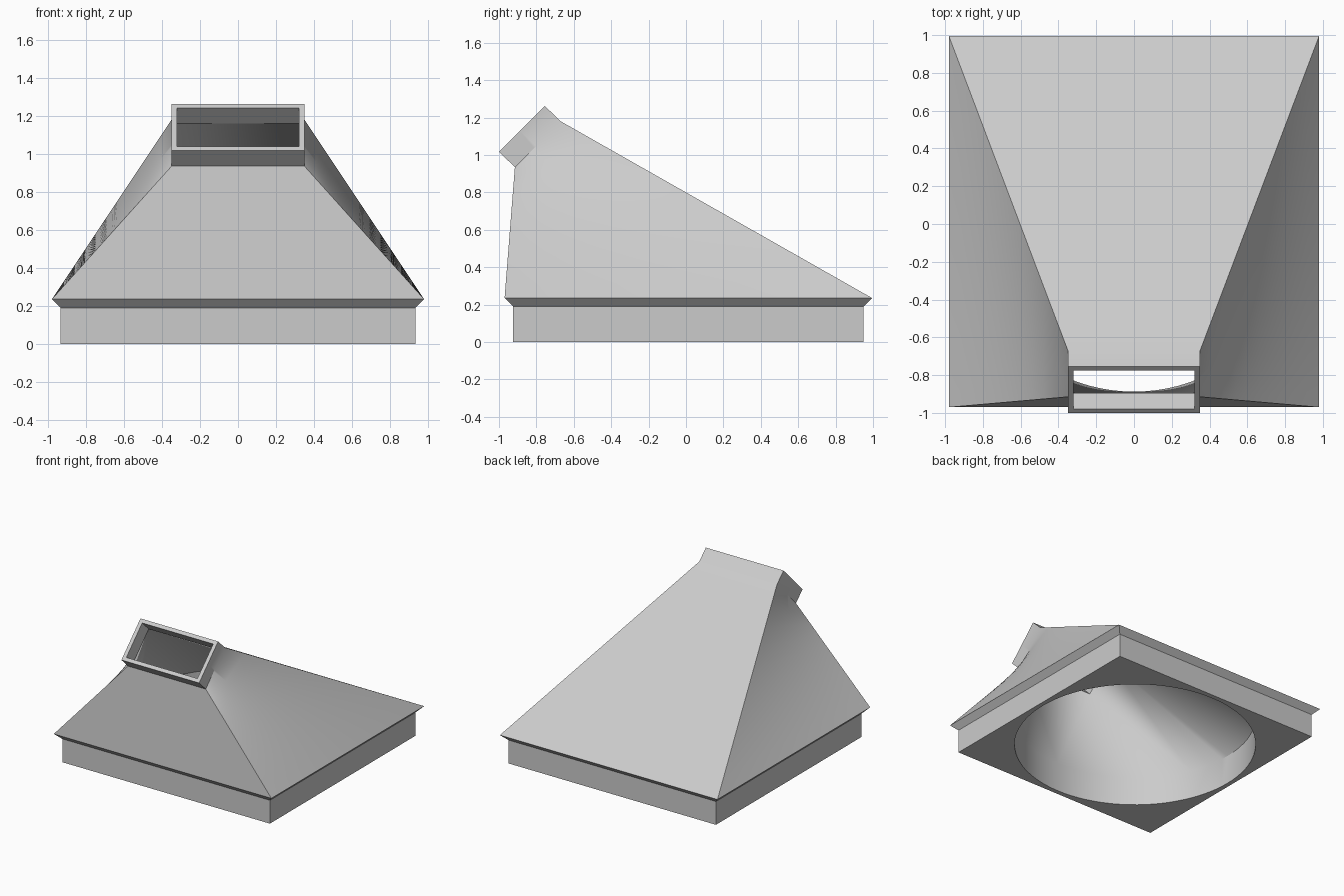
import bpy, bmesh, math
from mathutils import Vector

if "Cube" in bpy.data.objects:
    bpy.data.objects.remove(bpy.data.objects["Cube"])

N = 24            # segments per side of every ring
CY = 0.0125       # centre of the inlet along y
RADIUS = 0.9      # round inlet
INLET_TOP = 0.235

grey = bpy.data.materials.new("light_grey")
grey.use_nodes = True
grey.diffuse_color = (0.6, 0.6, 0.6, 1)
grey.node_tree.nodes["Principled BSDF"].inputs["Base Color"].default_value = (0.6, 0.6, 0.6, 1)


def four(half_x, front, back):
    """Rectangle corners from the (y, z) of its front and back edges."""
    return [Vector((sx * half_x, *edge)) for sx, edge in
            ((-1, front), (1, front), (1, back), (-1, back))]


def divide(corners):
    return [corners[k].lerp(corners[(k + 1) % 4], i / N)
            for k in range(4) for i in range(N)]


def circle(z):
    start = -0.75 * math.pi
    return [Vector((RADIUS * math.cos(start + math.tau * i / (4 * N)),
                    CY + RADIUS * math.sin(start + math.tau * i / (4 * N)), z))
            for i in range(4 * N)]


# Key outlines, from the square base up to the tilted outlet
base_low = four(0.935, (-0.925, 0), (0.95, 0))
base_high = four(0.935, (-0.925, 0.19), (0.95, 0.19))
eave = four(0.98, (-0.97, INLET_TOP), (0.995, INLET_TOP))
neck = four(0.35, (-0.915, 0.935), (-0.67, 1.18))
mouth = four(0.35, (-1.0, 1.017), (-0.755, 1.262))
mouth_in = four(0.32, (-0.979, 1.038), (-0.776, 1.241))
neck_in = four(0.32, (-0.894, 0.956), (-0.691, 1.159))

# One chain of rings: inlet bore, underside, base, hood, outlet collar, outlet bore
rings = [circle(INLET_TOP), circle(0), divide(base_low), divide(base_high)]
STEPS = 10
low, high = divide(eave), divide(neck)
rings += [[a.lerp(b, s / STEPS) for a, b in zip(low, high)] for s in range(STEPS + 1)]
rings += [divide(mouth), divide(mouth_in), divide(neck_in)]

bm = bmesh.new()
loops = [[bm.verts.new(p) for p in ring] for ring in rings]
for a, b in zip(loops, loops[1:]):
    for i in range(4 * N):
        j = (i + 1) % (4 * N)
        bm.faces.new((a[i], a[j], b[j], b[i]))

# Inner funnel: hull between round inlet and rectangular outlet, caps removed
round_verts = [bm.verts.new(p) for p in circle(INLET_TOP)]
rect_verts = [bm.verts.new(p) for p in neck_in]
hull = bmesh.ops.convex_hull(bm, input=round_verts + rect_verts)
faces = [f for f in hull["geom"] if isinstance(f, bmesh.types.BMFace)]
bmesh.ops.recalc_face_normals(bm, faces=faces)
round_set, rect_set = set(round_verts), set(rect_verts)
caps = [f for f in faces if set(f.verts) <= round_set or set(f.verts) <= rect_set]
walls = [f for f in faces if f not in caps]
bmesh.ops.reverse_faces(bm, faces=walls)
bmesh.ops.delete(bm, geom=caps, context="FACES")
bmesh.ops.remove_doubles(bm, verts=bm.verts[:], dist=0.0001)

mesh = bpy.data.meshes.new("duct_hood")
bm.to_mesh(mesh)
bm.free()
mesh.materials.append(grey)
hood = bpy.data.objects.new("duct_hood", mesh)
bpy.context.collection.objects.link(hood)

# Smooth the twisted sides and bores, keep the edges crisp
bpy.ops.object.select_all(action="DESELECT")
hood.select_set(True)
bpy.context.view_layer.objects.active = hood
bpy.ops.object.shade_smooth_by_angle(angle=math.radians(30))
